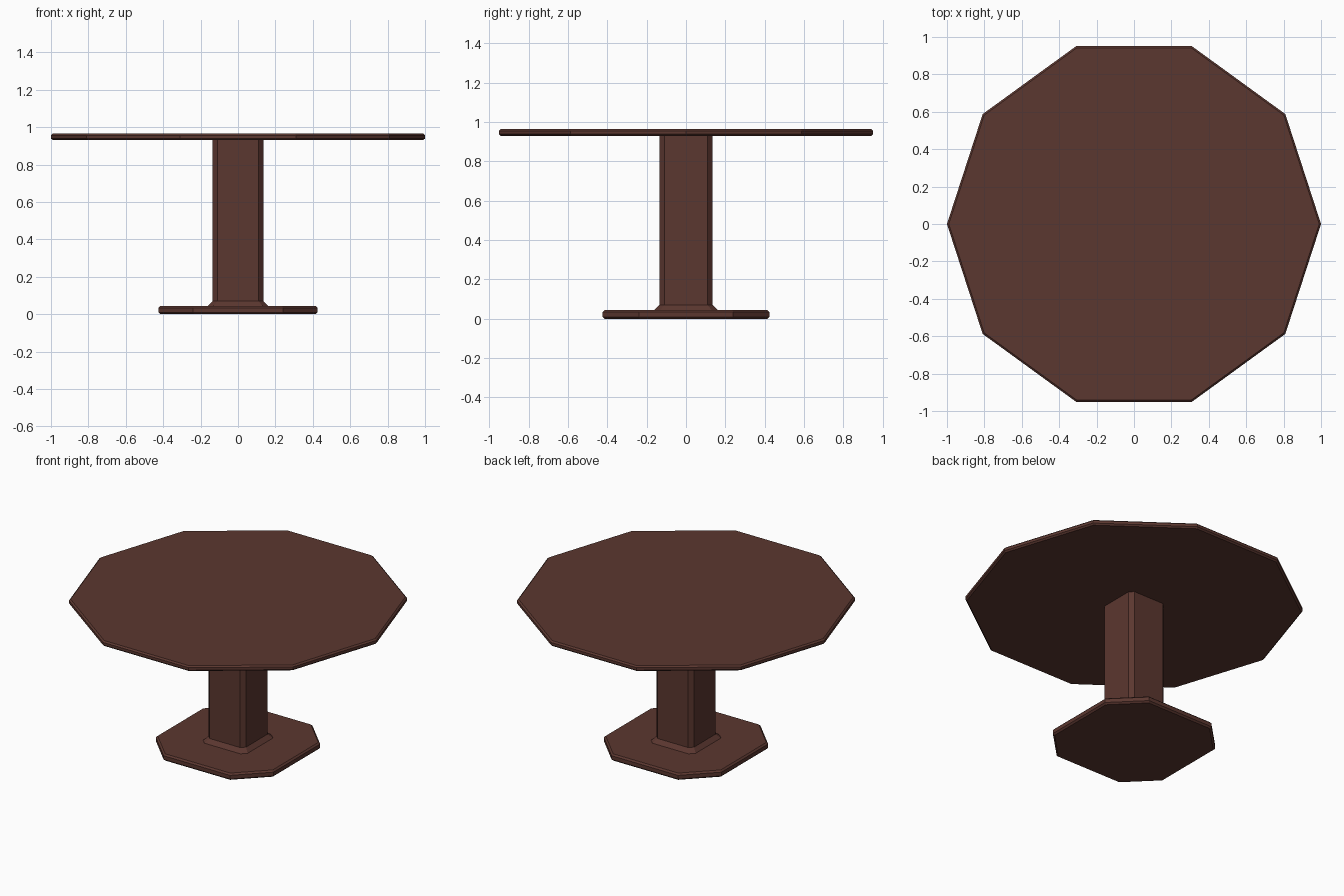
import bpy, bmesh, math

if "Cube" in bpy.data.objects:
    bpy.data.objects.remove(bpy.data.objects["Cube"])

wood = bpy.data.materials.new("dark brown wood")
wood.diffuse_color = (0.105, 0.038, 0.029, 1)
wood.use_nodes = True
wood.node_tree.nodes["Principled BSDF"].inputs["Base Color"].default_value = wood.diffuse_color


def loft(name, layers):
    """Solid skinned through stacked outlines: layers = [(z, [(x, y), ...]), ...]"""
    bm = bmesh.new()
    rings = [[bm.verts.new((x, y, z)) for x, y in outline] for z, outline in layers]
    n = len(rings[0])
    for lo, hi in zip(rings, rings[1:]):
        for i in range(n):
            j = (i + 1) % n
            bm.faces.new((lo[i], lo[j], hi[j], hi[i]))
    bm.faces.new(rings[0][::-1])
    bm.faces.new(rings[-1])
    bmesh.ops.recalc_face_normals(bm, faces=bm.faces)
    mesh = bpy.data.meshes.new(name)
    bm.to_mesh(mesh)
    bm.free()
    mesh.materials.append(wood)
    obj = bpy.data.objects.new(name, mesh)
    bpy.context.collection.objects.link(obj)
    return obj


def decagon(r):
    return [(r * math.cos(i * math.tau / 10), r * math.sin(i * math.tau / 10)) for i in range(10)]


def cut_square(h, c):
    """Square of half width h whose corners are cut off beyond c."""
    return [(h, -c), (h, c), (c, h), (-c, h), (-h, c), (-h, -c), (-c, -h), (c, -h)]


# Ten-sided top with chamfered rims
loft("table_top", [(0.93, decagon(0.99)), (0.939, decagon(1.0)),
                   (0.956, decagon(1.0)), (0.965, decagon(0.99))])

# Square column with narrow cut corners and a flared foot
loft("column", [(0.04, cut_square(0.163, 0.132)), (0.045, cut_square(0.16, 0.13)),
                (0.07, cut_square(0.135, 0.11)), (0.935, cut_square(0.135, 0.11))])

# Eight-sided base plate with chamfered rims
loft("base_plate", [(0.0, cut_square(0.415, 0.235)), (0.01, cut_square(0.425, 0.24)),
                    (0.034, cut_square(0.425, 0.24)), (0.044, cut_square(0.415, 0.235))])
